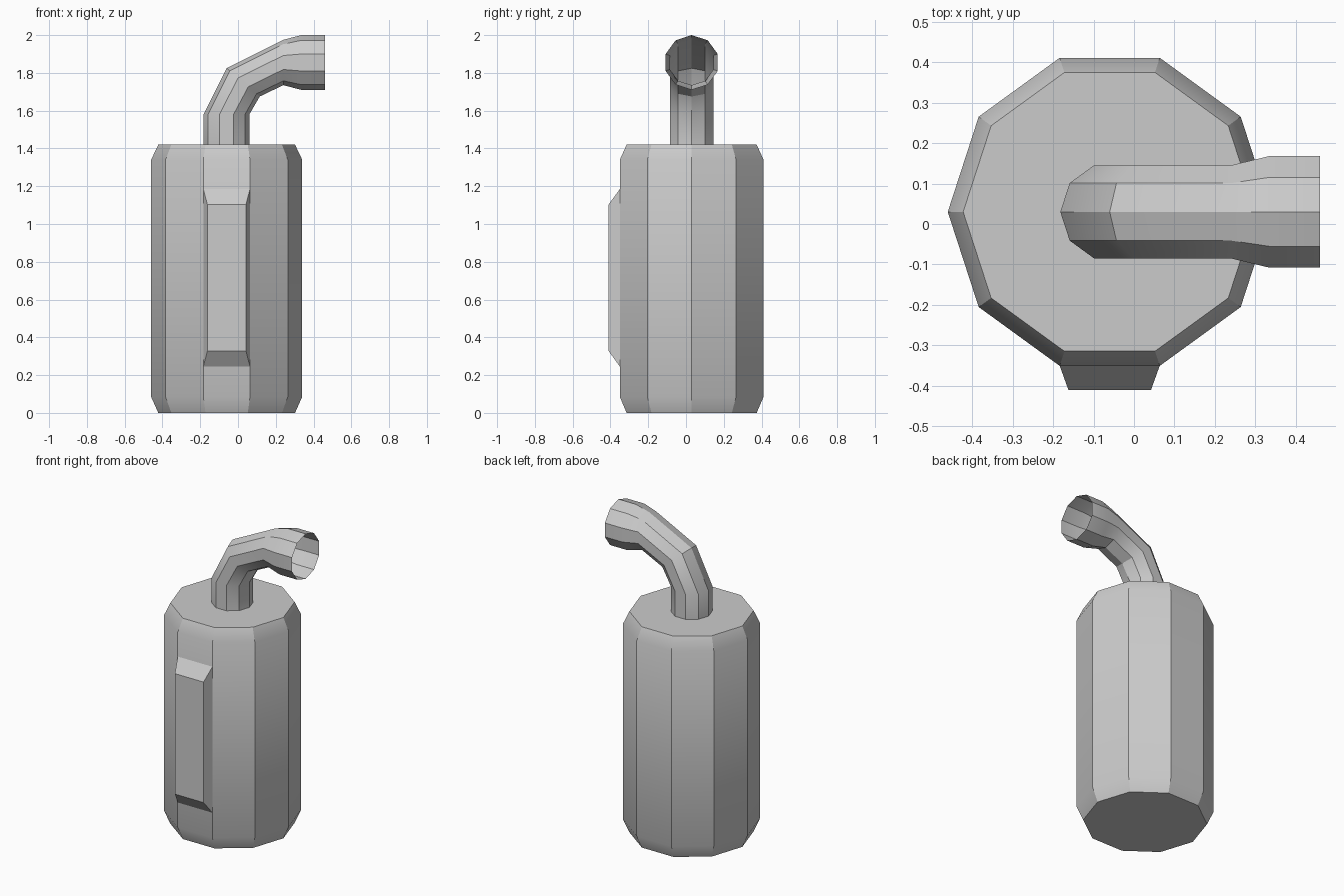
import bpy, bmesh, math
from mathutils import Vector

if "Cube" in bpy.data.objects:
    bpy.data.objects.remove(bpy.data.objects["Cube"])

CX, CY, SIDES = -0.06, 0.03, 10


def ring(bm, outer, inner, ry):
    """Ten-sided ring spanning two (x, z) points, with radius ry across y."""
    o, i = Vector((outer[0], CY, outer[1])), Vector((inner[0], CY, inner[1]))
    mid, half = (o + i) / 2, (o - i) / 2
    verts = []
    for k in range(SIDES):
        a = 2 * math.pi * k / SIDES
        verts.append(bm.verts.new(mid + half * math.cos(a) + Vector((0, ry * math.sin(a), 0))))
    return verts


def loft(name, sections, cap_start, cap_end, ring_fn):
    bm = bmesh.new()
    rings = [ring_fn(bm, *s) for s in sections]
    for a, b in zip(rings, rings[1:]):
        n = len(a)
        for k in range(n):
            bm.faces.new((a[k], a[(k + 1) % n], b[(k + 1) % n], b[k]))
    if cap_start:
        bm.faces.new(rings[0])
    if cap_end:
        bm.faces.new(rings[-1])
    bmesh.ops.recalc_face_normals(bm, faces=bm.faces)
    mesh = bpy.data.meshes.new(name)
    bm.to_mesh(mesh)
    bm.free()
    ob = bpy.data.objects.new(name, mesh)
    bpy.context.collection.objects.link(ob)
    bpy.ops.object.select_all(action='DESELECT')
    ob.select_set(True)
    bpy.context.view_layer.objects.active = ob
    bpy.ops.object.shade_smooth_by_angle(angle=math.radians(30))
    return ob


# Canister with chamfered ends
body = [((CX - r, z), (CX + r, z), r)
        for r, z in ((0.362, 0), (0.4, 0.085), (0.4, 1.34), (0.362, 1.42))]
loft("canister", body, True, True, ring)

# Bent outlet pipe with flared open mouth: outer bend point, inner bend point, y radius
pipe = [((-0.182, 1.42), (0.06, 1.42), 0.121),
        ((-0.182, 1.58), (0.06, 1.58), 0.121),
        ((-0.06, 1.825), (0.115, 1.675), 0.121),
        ((0.24, 1.975), (0.24, 1.735), 0.121),
        ((0.335, 2.0), (0.335, 1.71), 0.145),
        ((0.46, 2.0), (0.46, 1.71), 0.145)]
loft("outlet_pipe", pipe, False, False, ring)


# Raised front panel with sloped edges
def rect(bm, y, hx, z0, z1):
    return [bm.verts.new((CX + sx * hx, y, z))
            for sx, z in ((-1, z0), (1, z0), (1, z1), (-1, z1))]


loft("front_panel", [(-0.35, 0.1236, 0.245, 1.185), (-0.41, 0.102, 0.328, 1.103)],
     False, True, rect)
bm = bmesh.new()
mesh = bpy.data.objects["front_panel"].data
bm.from_mesh(mesh)
# Keep the open shell facing the front
if min(bm.faces, key=lambda f: f.calc_center_median().y).normal.y > 0:
    bmesh.ops.reverse_faces(bm, faces=bm.faces)
bm.to_mesh(mesh)
bm.free()
